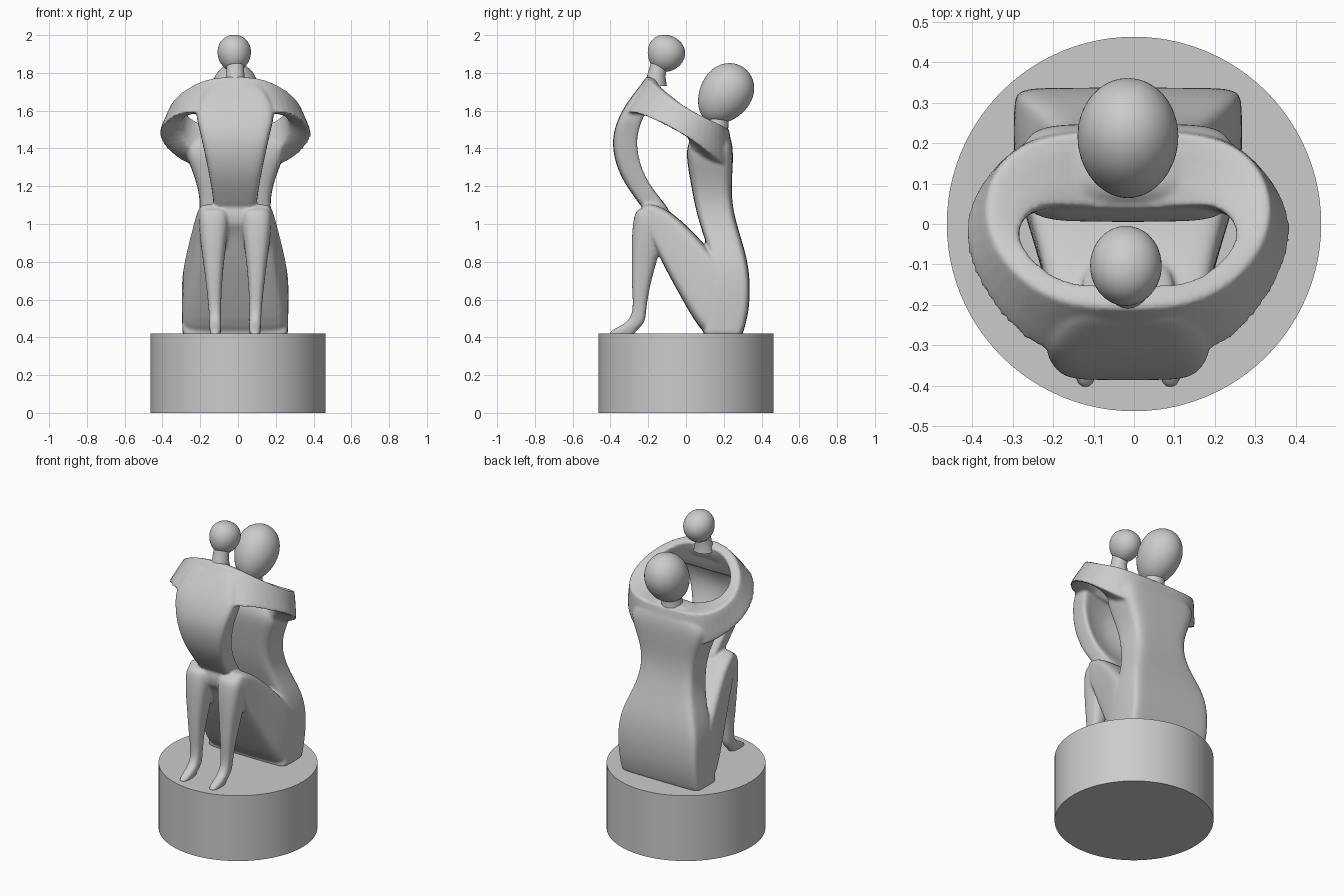
import bpy, bmesh, math
from mathutils import Vector

if "Cube" in bpy.data.objects:
    bpy.data.objects.remove(bpy.data.objects["Cube"], do_unlink=True)

CX = -0.015  # the figures sit slightly off the plinth centre

stone = bpy.data.materials.new("grey stone")
stone.use_nodes = True
stone.diffuse_color = (0.6, 0.6, 0.6, 1)
stone.node_tree.nodes["Principled BSDF"].inputs["Base Color"].default_value = (0.6, 0.6, 0.6, 1)


def ring(a, b, hw, x=0, n=5, dent=0, count=24):
    """Rounded section spanning (y, z) points a to b, half width hw; dent hollows the b side."""
    pts = []
    for i in range(count):
        t = math.tau * i / count
        c, s = math.cos(t), math.sin(t)
        u = math.copysign(abs(c) ** (2 / n), c)
        v = math.copysign(abs(s) ** (2 / n), s)
        k = (v + 1) / 2
        y = a[0] + (b[0] - a[0]) * k - (dent * (1 - u * u) if s > 0.01 else 0)
        pts.append(Vector((CX + x + hw * u, y, a[1] + (b[1] - a[1]) * k)))
    return pts


def level(z, front, back, hw, x=0, n=5, dent=0):
    return ring((front, z), (back, z), hw, x, n, dent)


def loft(bm, sections, closed=False, crease=0):
    layer = bm.edges.layers.float.get("crease_edge") or bm.edges.layers.float.new("crease_edge")
    rows = [[bm.verts.new(p) for p in sec] for sec in sections]
    pairs = list(zip(rows, rows[1:])) + ([(rows[-1], rows[0])] if closed else [])
    for r, q in pairs:
        m = len(r)
        for i in range(m):
            bm.faces.new((r[i], r[(i + 1) % m], q[(i + 1) % m], q[i]))
        if crease:
            for v, w in zip(r, q):
                bm.edges.get((v, w))[layer] = crease
    if not closed:
        bm.faces.new(rows[0])
        bm.faces.new(rows[-1])


def make(name, bm):
    bmesh.ops.recalc_face_normals(bm, faces=bm.faces)
    me = bpy.data.meshes.new(name)
    bm.to_mesh(me)
    bm.free()
    ob = bpy.data.objects.new(name, me)
    bpy.context.collection.objects.link(ob)
    return ob


def finish(ob, angle=40):
    ob.data.materials.clear()
    ob.data.materials.append(stone)
    bpy.ops.object.select_all(action="DESELECT")
    ob.select_set(True)
    bpy.context.view_layer.objects.active = ob
    bpy.ops.object.shade_smooth_by_angle(angle=math.radians(angle))


# Plinth
bpy.ops.mesh.primitive_cylinder_add(vertices=96, radius=0.463, depth=0.42, location=(0, 0, 0.21))
plinth = bpy.context.object
plinth.name = "plinth"
finish(plinth)

bm = bmesh.new()

# Kneeling rear figure: hips, waist, chest
loft(bm, [level(*s) for s in (
    (0.39, 0.09, 0.29, 0.28, 0, 9), (0.43, 0.09, 0.305, 0.28, 0, 9),
    (0.53, 0.11, 0.332, 0.282, 0, 9), (0.65, 0.12, 0.34, 0.284, 0, 9),
    (0.76, 0.13, 0.333, 0.278, 0, 8), (0.86, 0.12, 0.312, 0.25, 0, 7),
    (0.96, 0.085, 0.28, 0.21, 0, 6), (1.08, 0.05, 0.248, 0.183, 0, 6),
    (1.19, 0.03, 0.24, 0.195, 0, 5), (1.3, 0.01, 0.248, 0.235, 0, 5),
    (1.39, 0.0, 0.25, 0.27, 0, 5), (1.45, 0.02, 0.24, 0.25, 0, 4),
    (1.5, 0.06, 0.215, 0.18, 0, 4), (1.52, 0.1, 0.19, 0.1, 0, 3))])

# Front figure: bowed, hollow-backed torso
loft(bm, [level(z, f, b, w, 0, 5, d) for z, f, b, w, d in (
    (1.77, -0.215, -0.15, 0.1, 0), (1.7, -0.27, -0.15, 0.17, 0.01),
    (1.6, -0.342, -0.19, 0.215, 0.04), (1.51, -0.378, -0.225, 0.192, 0.06),
    (1.43, -0.391, -0.237, 0.174, 0.06), (1.33, -0.377, -0.225, 0.152, 0.05),
    (1.23, -0.335, -0.19, 0.132, 0.03), (1.13, -0.265, -0.13, 0.116, 0),
    (1.04, -0.2, -0.06, 0.11, 0))])

# Embracing arms: one closed band through both pairs of shoulders
# corners: top outer, top inner, bottom inner, bottom outer
front = [(0, -0.21, 1.785), (0, -0.15, 1.765), (0, -0.22, 1.56), (0, -0.345, 1.58)]
back = [(0, 0.23, 1.51), (0, 0.03, 1.47), (0, 0.03, 1.3), (0, 0.25, 1.3)]
side = [
    [(0.13, -0.205, 1.78), (0.13, -0.15, 1.755), (0.13, -0.22, 1.57), (0.16, -0.345, 1.585)],
    [(0.24, -0.16, 1.735), (0.2, -0.12, 1.71), (0.22, -0.17, 1.59), (0.29, -0.28, 1.6)],
    [(0.335, -0.07, 1.66), (0.27, -0.05, 1.66), (0.3, -0.06, 1.55), (0.415, -0.09, 1.51)],
    [(0.365, 0.07, 1.58), (0.265, 0.01, 1.59), (0.275, 0.02, 1.45), (0.405, 0.06, 1.43)],
    [(0.3, 0.19, 1.53), (0.21, 0.05, 1.545), (0.21, 0.03, 1.35), (0.29, 0.19, 1.32)],
    [(0.17, 0.23, 1.51), (0.13, 0.04, 1.51), (0.13, 0.03, 1.3), (0.15, 0.25, 1.29)],
]
mirrored = [[(-x, y, z) for x, y, z in s] for s in reversed(side)]
loft(bm, [[Vector((x + CX, y, z)) for x, y, z in s]
          for s in [front] + side + [back] + mirrored], closed=True, crease=0.6)

# Thighs: one wedge widening from the knees into the hips
loft(bm, [ring(low, top, w, 0, 7) for low, top, w in (
    ((-0.24, 1.0), (-0.24, 1.09), 0.17), ((-0.2, 0.96), (-0.2, 1.115), 0.195),
    ((-0.13, 0.8), (-0.1, 1.085), 0.212), ((-0.02, 0.6), (0.04, 0.96), 0.248),
    ((0.1, 0.39), (0.16, 0.82), 0.284), ((0.2, 0.39), (0.22, 0.76), 0.28))])

# Shins and feet
for sx in (-1, 1):
    loft(bm, [level(z, f, b, w, sx * x, 2.6) for z, f, b, w, x in (
        (1.09, -0.255, -0.14, 0.07, 0.112), (1.04, -0.278, -0.11, 0.084, 0.113),
        (0.93, -0.288, -0.12, 0.073, 0.115), (0.8, -0.288, -0.155, 0.055, 0.114),
        (0.68, -0.288, -0.19, 0.042, 0.112), (0.56, -0.278, -0.21, 0.033, 0.108),
        (0.495, -0.295, -0.213, 0.032, 0.106), (0.46, -0.345, -0.232, 0.032, 0.105),
        (0.435, -0.405, -0.265, 0.03, 0.105), (0.4, -0.415, -0.28, 0.028, 0.105))])

# Fuse the cages into one flowing surface
figures = make("embracing_figures", bm)
bpy.context.view_layer.objects.active = figures
sub = figures.modifiers.new("rounding", "SUBSURF")
sub.levels = sub.render_levels = 2
fuse = figures.modifiers.new("fuse", "REMESH")
fuse.mode = "VOXEL"
fuse.voxel_size = 0.008
soft = figures.modifiers.new("soften", "SMOOTH")
soft.factor = 0.5
soft.iterations = 6
for mod in ("rounding", "fuse", "soften"):
    bpy.ops.object.modifier_apply(modifier=mod)
finish(figures, 60)

# Necks
for name, r, steps in (
        ("front_neck", 0.047, ((-0.165, 1.73), (-0.158, 1.78), (-0.14, 1.86))),
        ("rear_neck", 0.06, ((0.155, 1.42), (0.16, 1.5), (0.175, 1.62)))):
    bm = bmesh.new()
    loft(bm, [level(z, y - r * k, y + r * k, r * k, 0, 2)
              for (y, z), k in zip(steps, (1.35, 1.05, 0.95))])
    finish(make(name, bm))

# Egg-shaped heads, fuller at the crown and tipped back
for name, size, at, tilt in (
        ("front_head", (0.088, 0.099, 0.098), (-0.02, -0.107, 1.902), -25),
        ("rear_head", (0.124, 0.136, 0.171), (CX, 0.207, 1.688), -35)):
    bpy.ops.mesh.primitive_uv_sphere_add(segments=48, ring_count=32, radius=1, location=at,
                                         rotation=(math.radians(tilt), 0, 0))
    head = bpy.context.object
    head.name = name
    for v in head.data.vertices:
        taper = 1 + 0.1 * v.co.z
        v.co = (v.co.x * size[0] * taper, v.co.y * size[1] * taper, v.co.z * size[2])
    finish(head)
